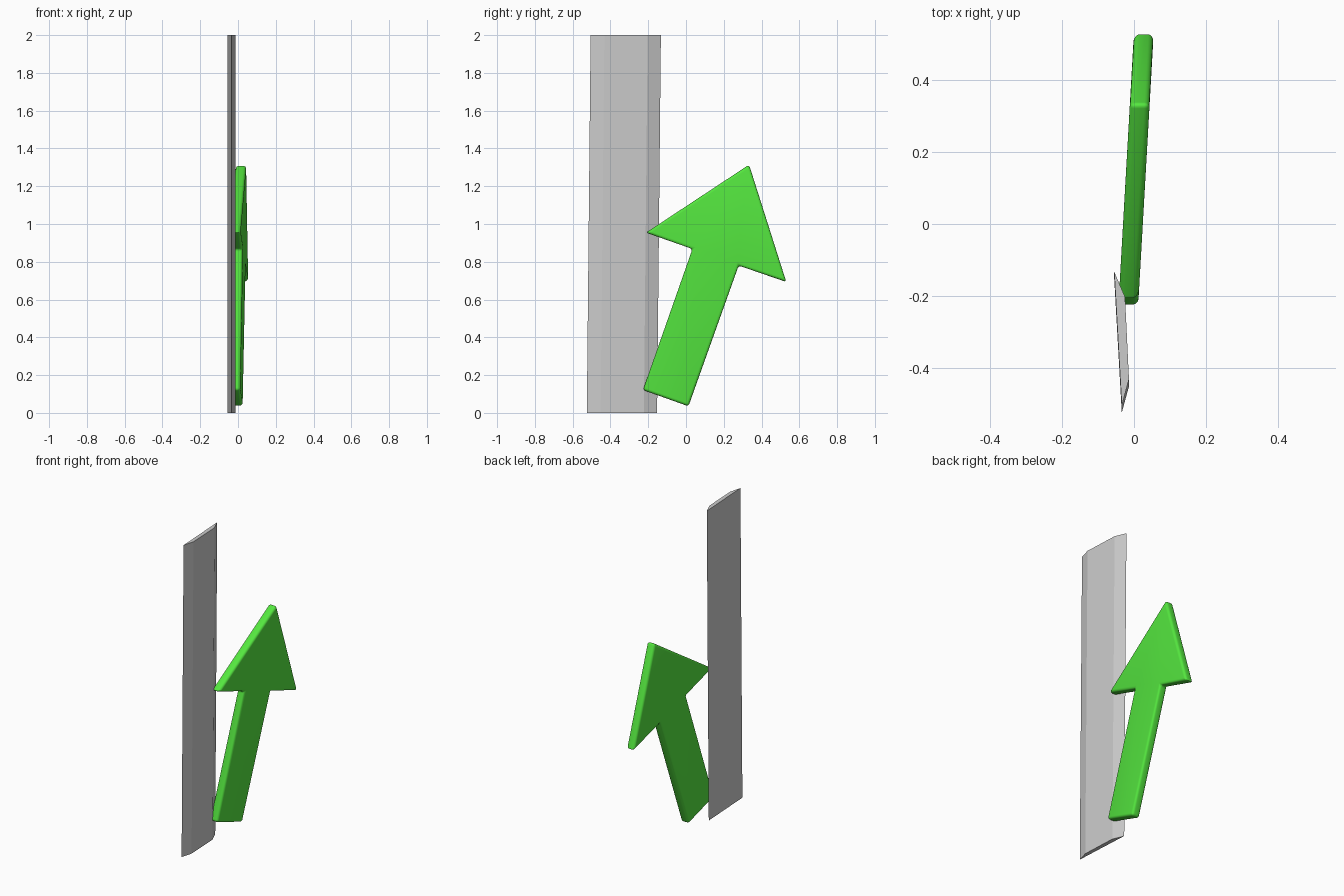
import bpy, bmesh

if "Cube" in bpy.data.objects:
    bpy.data.objects.remove(bpy.data.objects["Cube"])


def loft(name, lower, upper):
    """Closed solid between two matching outlines."""
    bm = bmesh.new()
    a = [bm.verts.new(p) for p in lower]
    b = [bm.verts.new(p) for p in upper]
    n = len(a)
    bm.faces.new(a[::-1])
    bm.faces.new(b)
    for i in range(n):
        j = (i + 1) % n
        bm.faces.new((a[i], a[j], b[j], b[i]))
    bmesh.ops.recalc_face_normals(bm, faces=bm.faces[:])
    mesh = bpy.data.meshes.new(name)
    bm.to_mesh(mesh)
    bm.free()
    obj = bpy.data.objects.new(name, mesh)
    bpy.context.collection.objects.link(obj)
    return obj


# Upright board with a bevelled front, leaning slightly in y
section = [(-0.055, -0.133), (-0.025, -0.203), (-0.014, -0.432), (-0.034, -0.505)]
lean = 0.02
loft("board",
     [(x, y - lean, 0) for x, y in section],
     [(x, y, 2) for x, y in section])

# Tilted arrow, turned a little about z, with rounded edges
outline = [(0.334, 1.314), (-0.212, 0.954), (0.034, 0.868), (-0.228, 0.121),
           (0.013, 0.035), (0.279, 0.780), (0.531, 0.693)]
turn, mid, half = 0.057, -0.003, 0.0275
arrow = loft("arrow",
             [(mid + turn * y - half, y, z) for y, z in outline],
             [(mid + turn * y + half, y, z) for y, z in outline])

green = bpy.data.materials.new("green")
green.diffuse_color = (0.09, 0.8, 0.05, 1)
green.use_nodes = True
green.node_tree.nodes["Principled BSDF"].inputs["Base Color"].default_value = green.diffuse_color
arrow.data.materials.append(green)

bevel = arrow.modifiers.new("rounded_edges", 'BEVEL')
bevel.width = 0.015
bevel.segments = 4
bevel.limit_method = 'ANGLE'

bpy.context.view_layer.objects.active = arrow
arrow.select_set(True)
bpy.ops.object.modifier_apply(modifier=bevel.name)
bpy.ops.object.shade_smooth_by_angle()
